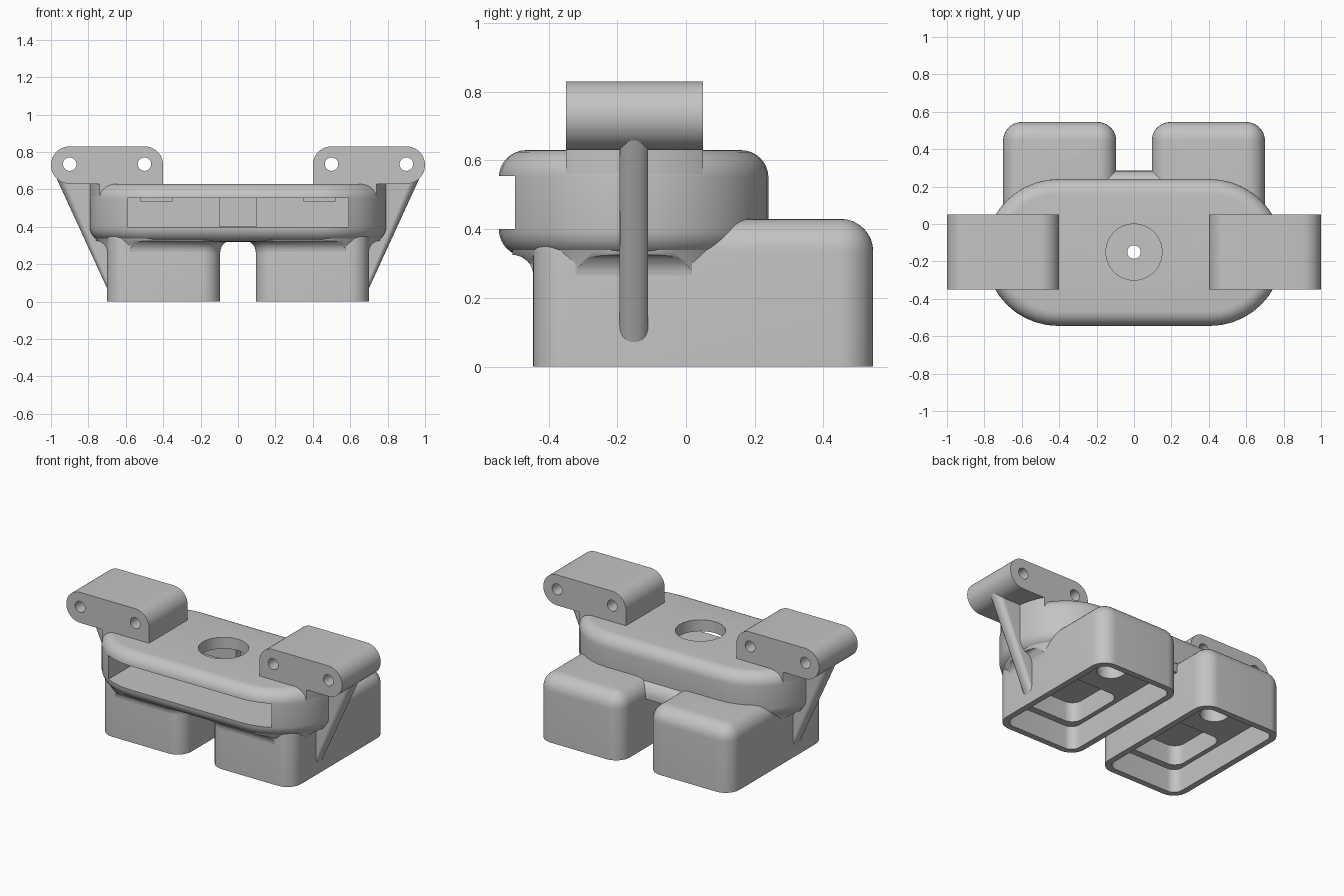
import bpy, bmesh
from math import sin, cos, pi, radians

cube = bpy.data.objects.get("Cube")
if cube:
    bpy.data.objects.remove(cube, do_unlink=True)

grey = bpy.data.materials.new("plain_grey")
grey.use_nodes = True
grey.diffuse_color = (0.55, 0.55, 0.55, 1)
grey.node_tree.nodes["Principled BSDF"].inputs["Base Color"].default_value = grey.diffuse_color

MID = -0.15  # depth centre of the housing, mounts and gussets
BODY = (-0.795, 0.795, -0.545, 0.24)  # housing extents
BODY_R = 0.39
parts = []


def finish(name, bm, part=True):
    bmesh.ops.recalc_face_normals(bm, faces=bm.faces[:])
    mesh = bpy.data.meshes.new(name)
    bm.to_mesh(mesh)
    bm.free()
    mesh.materials.append(grey)
    obj = bpy.data.objects.new(name, mesh)
    bpy.context.collection.objects.link(obj)
    if part:
        parts.append(obj)
    return obj


def arc(cx, cy, r, start, end, n=10):
    return [(cx + r * cos(radians(start + (end - start) * i / n)),
             cy + r * sin(radians(start + (end - start) * i / n))) for i in range(n + 1)]


def outline(x0, x1, y0, y1, r):
    r = max(r, 0.004)
    return (arc(x1 - r, y1 - r, r, 0, 90) + arc(x0 + r, y1 - r, r, 90, 180)
            + arc(x0 + r, y0 + r, r, 180, 270) + arc(x1 - r, y0 + r, r, 270, 360))


def loft(name, box, r, levels, part=True):
    """Stack rounded rectangles; levels are (inset, height) pairs."""
    x0, x1, y0, y1 = box
    bm = bmesh.new()
    rings = [[bm.verts.new((x, y, z)) for x, y in
              outline(x0 + d, x1 - d, y0 + d, y1 - d, r - d)] for d, z in levels]
    n = len(rings[0])
    for low, high in zip(rings, rings[1:]):
        for i in range(n):
            j = (i + 1) % n
            bm.faces.new((low[i], low[j], high[j], high[i]))
    bm.faces.new(rings[0])
    bm.faces.new(rings[-1])
    return finish(name, bm, part)


def prism(name, points, y0, y1, part=True, bevel=0):
    """Extrude an x-z profile along y; bevel rounds the face over the first two points."""
    bm = bmesh.new()
    front = [bm.verts.new((x, y0, z)) for x, z in points]
    back = [bm.verts.new((x, y1, z)) for x, z in points]
    bm.faces.new(front)
    bm.faces.new(back)
    for i in range(len(points)):
        j = (i + 1) % len(points)
        bm.faces.new((front[i], front[j], back[j], back[i]))
    if bevel:
        bmesh.ops.recalc_face_normals(bm, faces=bm.faces[:])
        edges = [bm.edges.get(ring[:2]) for ring in (front, back)]
        bmesh.ops.bevel(bm, geom=edges, offset=bevel, segments=8, profile=0.5, affect='EDGES')
    return finish(name, bm, part)


def rect(x0, x1, z0, z1):
    return [(x0, z0), (x1, z0), (x1, z1), (x0, z1)]


def side_box(s, x0, x1):
    return (x0, x1) if s > 0 else (-x1, -x0)


def cut(obj, cutter, operation='DIFFERENCE'):
    mod = obj.modifiers.new("cut", 'BOOLEAN')
    mod.operation = operation
    mod.solver = 'EXACT'
    mod.object = cutter
    graph = bpy.context.evaluated_depsgraph_get()
    mesh = bpy.data.meshes.new_from_object(obj.evaluated_get(graph))
    obj.modifiers.clear()
    obj.data = mesh
    bpy.data.objects.remove(cutter, do_unlink=True)


def round_hole(x, y, r, z0, z1):
    return loft("hole_cutter", (x - r, x + r, y - r, y + r), r - 0.0005, [(0, z0), (0, z1)], False)


def cut_cavity(obj):
    # front slot with a deeper channel in the middle of its back wall
    cut(obj, prism("slot_cutter", rect(-0.59, 0.59, 0.40, 0.555), -0.7, 0.12, False))
    cut(obj, prism("channel_cutter", rect(-0.1, 0.1, 0.401, 0.554), -0.1, 0.17, False))


def quarter(r, n=8):
    return [(r * (1 - cos(pi / 2 * i / n)), r * sin(pi / 2 * i / n)) for i in range(n + 1)]


# Upper housing with rounded rims
rim = quarter(0.08)
levels = [(d, 0.40 - h) for d, h in reversed(rim)] + [(d, 0.55 + h) for d, h in rim]
housing = loft("housing", BODY, BODY_R, levels)
cut_cavity(housing)
cut(housing, round_hole(0, MID, 0.15, 0.5, 0.7))
cut(housing, round_hole(0, MID, 0.036, 0.2, 0.5))

# Web joining the two cups, rounded over like the cup tops
cup_rim = [(d, 0.335 + h) for d, h in quarter(0.095)]
bridge = loft("bridge", (-0.2, 0.2, -0.38, 0.285), 0.02, [(0, 0.322)] + cup_rim)
cut_cavity(bridge)
cut(bridge, round_hole(0, MID, 0.036, 0.2, 0.5))

for s, side in ((1, "left"), (-1, "right")):
    # Hollow cup, open at the bottom
    x0, x1 = side_box(s, 0.095, 0.7)
    cup = loft(side + "_cup", (x0, x1, -0.445, 0.545), 0.1, [(0, 0)] + cup_rim)
    cut_cavity(cup)
    cut(cup, loft("recess_cutter", (x0 + 0.04, x1 - 0.04, -0.405, 0.505), 0.06,
                  [(0, -0.1), (0, 0.155)], False))
    a, b = side_box(s, 0.165, 0.63)
    cut(cup, loft("pocket_cutter", (a, b, -0.36, 0.06), 0.07, [(0, 0.1), (0, 0.285)], False))
    cut(cup, round_hole(s * 0.4, 0.265, 0.085, 0.1, 0.26))

    # Concave flare blending the cup into the housing, kept under its outline
    flare = loft(side + "_flare", (x0, x1, -0.445, 0.4), 0.1,
                 [(-d, 0.265 + h) for d, h in quarter(0.06)] + [(-0.06, 0.36)])
    under = [(d + 0.012, 0.40 - h) for d, h in reversed(rim)]
    cut(flare, loft("outline_cutter", BODY, BODY_R,
                    [(0.05, 0.2), (0.05, 0.3), (0.03, 0.335)] + under[-4:], False), 'INTERSECT')
    a, b = side_box(s, 0.135, 0.66)
    cut(flare, loft("inner_cutter", (a, b, -0.405, 0.45), 0.06, [(0, 0.2), (0, 0.3)], False))

    # Hinge mount with two pin holes
    profile = [(0.4, 0.63)] + arc(0.5, 0.73, 0.1, 180, 90) + arc(0.9, 0.73, 0.1, 90, -90, 20)
    mount = prism(side + "_mount", [(s * x, z) for x, z in profile], MID - 0.2, MID + 0.2)
    for x in (0.5, 0.9):
        pin = arc(s * x, 0.735, 0.036, 0, 345, 23)
        cut(mount, prism("pin_cutter", pin, -0.6, 0.3, False))

    # Straight housing wall carried up to the mount in place of the rounded rim
    wall = loft(side + "_mount_wall", BODY, BODY_R, [(0.001, 0.56), (0.001, 0.64)])
    cut(wall, prism("wall_cutter", rect(*side_box(s, 0.5, 0.9), 0.5, 0.7),
                    MID - 0.2, MID + 0.2, False), 'INTERSECT')

    # Sloping gusset with a rounded outer edge
    slope = [(0.975, 0.67), (0.695, 0.06), (0.68, 0.07), (0.64, 0.3), (0.64, 0.67)]
    prism(side + "_gusset", [(s * x, z) for x, z in slope], -0.193, -0.11, bevel=0.04)

    # Small tab on the ceiling of the slot
    prism(side + "_slot_tab", rect(*side_box(s, 0.35, 0.52), 0.535, 0.57), -0.3, 0.0)

# Smooth shading with crisp edges
bpy.ops.object.select_all(action='DESELECT')
for obj in parts:
    obj.select_set(True)
bpy.context.view_layer.objects.active = housing
bpy.ops.object.shade_smooth_by_angle(angle=radians(30))
